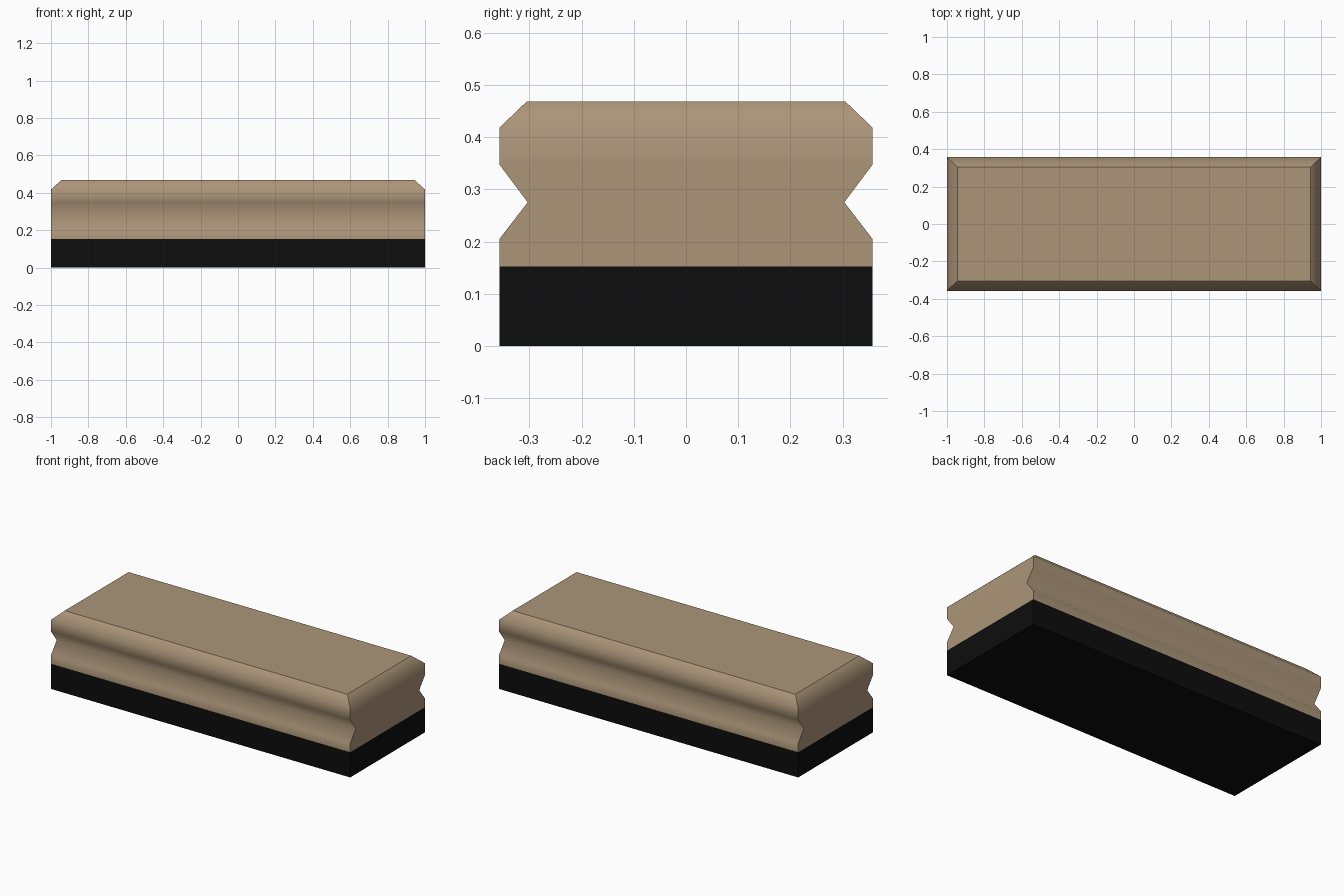
import bpy, bmesh

if "Cube" in bpy.data.objects:
    bpy.data.objects.remove(bpy.data.objects["Cube"])


def material(name, rgb):
    m = bpy.data.materials.new(name)
    m.diffuse_color = (*rgb, 1)
    m.use_nodes = True
    m.node_tree.nodes["Principled BSDF"].inputs["Base Color"].default_value = m.diffuse_color
    return m


def ring_solid(name, rings, mat, cap_bottom, cap_top):
    """Stack rectangular rings (half x, half y, z); smooth up the sides, sharp at corners and caps."""
    bm = bmesh.new()
    loops = [[bm.verts.new((sx * hx, sy * hy, z))
              for sx, sy in ((-1, -1), (1, -1), (1, 1), (-1, 1))]
             for hx, hy, z in rings]
    for lo, hi in zip(loops, loops[1:]):
        for i in range(4):
            j = (i + 1) % 4
            bm.faces.new((lo[i], lo[j], hi[j], hi[i]))
            for a, b in ((lo[i], hi[i]), (lo[j], hi[j])):
                bm.edges.get((a, b)).smooth = False
    if cap_bottom:
        bm.faces.new(loops[0][::-1])
    if cap_top:
        bm.faces.new(loops[-1])
    for loop, cap in ((loops[0], cap_bottom), (loops[-1], cap_top)):
        if cap:
            for i in range(4):
                bm.edges.get((loop[i], loop[(i + 1) % 4])).smooth = False
    for f in bm.faces:
        f.smooth = True
    me = bpy.data.meshes.new(name)
    bm.to_mesh(me)
    bm.free()
    me.materials.append(mat)
    ob = bpy.data.objects.new(name, me)
    bpy.context.collection.objects.link(ob)
    return ob


wood = material("tan wood", (0.41, 0.30, 0.19))
felt = material("black felt", (0.004, 0.004, 0.004))

SEAM = 0.152

# Felt pad
ring_solid("felt_pad", [(1, 0.357, 0), (1, 0.357, SEAM)], felt, True, False)

# Wooden grip: V groove along the long sides, chamfer around the top
ring_solid("wooden_grip", [
    (1, 0.357, SEAM),
    (1, 0.357, 0.205),
    (1, 0.303, 0.275),
    (1, 0.357, 0.347),
    (1, 0.357, 0.418),
    (0.945, 0.305, 0.468),
], wood, False, True)
